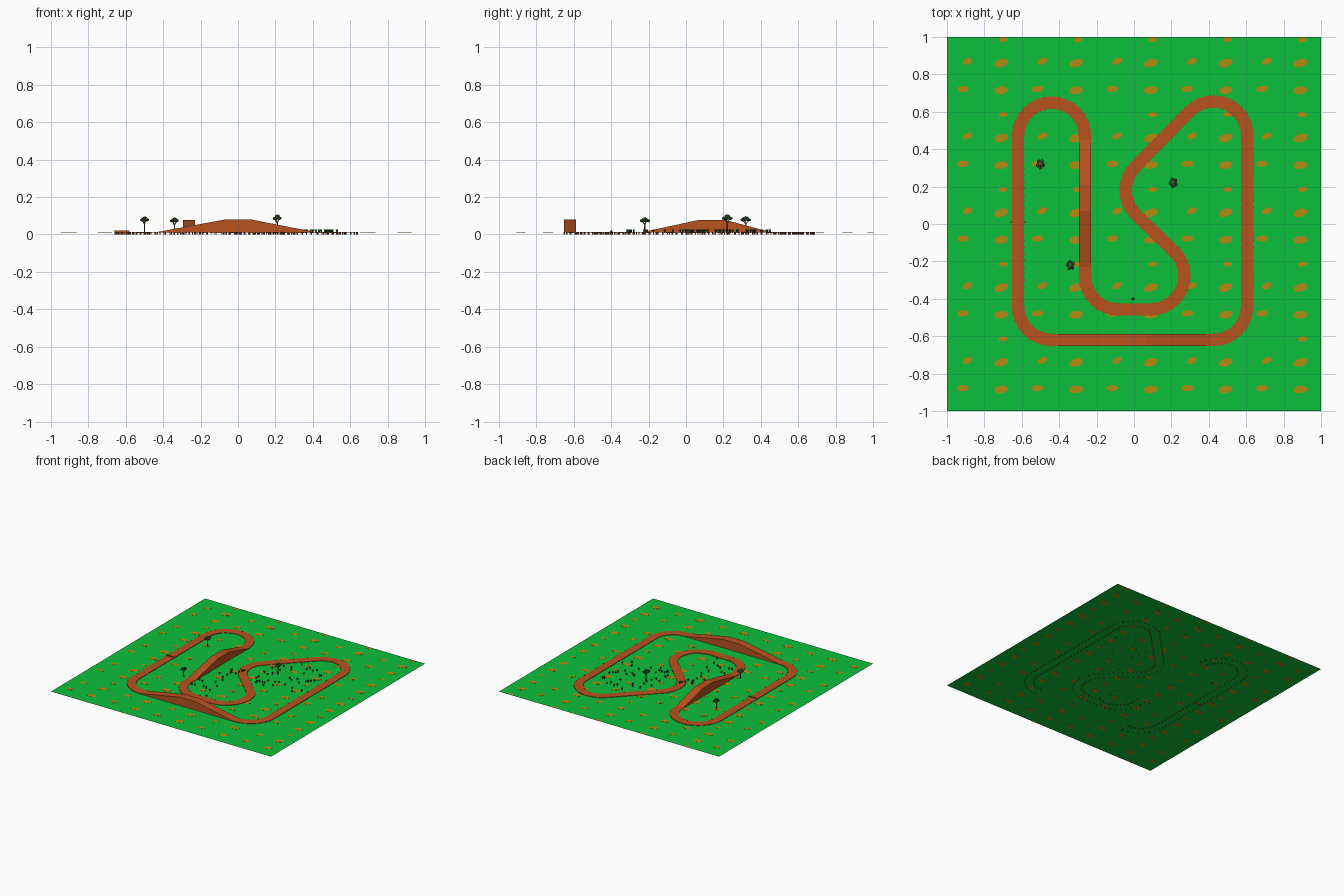
import bpy, bmesh, math, random
from mathutils import Vector, Matrix

if "Cube" in bpy.data.objects:
    bpy.data.objects.remove(bpy.data.objects["Cube"])

random.seed(4)
GROUND = 0.010
FLAT = 0.0135


def mat(name, rgb):
    m = bpy.data.materials.new(name)
    m.diffuse_color = (*rgb, 1)
    m.use_nodes = True
    m.node_tree.nodes["Principled BSDF"].inputs["Base Color"].default_value = m.diffuse_color
    return m


GREEN = mat("field_green", (0.004, 0.53, 0.045))
OCHRE = mat("patch_ochre", (0.45, 0.26, 0.006))
DIRT = mat("dirt_orange", (0.48, 0.085, 0.014))
BARK = mat("bark_brown", (0.11, 0.045, 0.022))
LEAF = mat("leaf_green", (0.055, 0.14, 0.035))
TUFT = mat("tuft_green", (0.015, 0.08, 0.015))
STONE = mat("stone_brown", (0.17, 0.05, 0.025))


def finish(name, bm, material):
    me = bpy.data.meshes.new(name)
    bm.to_mesh(me)
    bm.free()
    ob = bpy.data.objects.new(name, me)
    me.materials.append(material)
    bpy.context.collection.objects.link(ob)
    return ob


def box(bm, centre, size, angle=0):
    m = (Matrix.Translation(centre) @ Matrix.Rotation(angle, 4, 'Z')
         @ Matrix.Diagonal((*size, 1)))
    bmesh.ops.create_cube(bm, size=1, matrix=m)


def limb(bm, a, b, r1, r2):
    a, b = Vector(a), Vector(b)
    d = b - a
    m = Matrix.Translation((a + b) / 2) @ d.to_track_quat('Z', 'Y').to_matrix().to_4x4()
    bmesh.ops.create_cone(bm, cap_ends=True, segments=6, radius1=r1, radius2=r2,
                          depth=d.length, matrix=m)


# Field: flat sheet
bm = bmesh.new()
bmesh.ops.create_grid(bm, x_segments=1, y_segments=1, size=1,
                      matrix=Matrix.Translation((0, 0, GROUND)))
finish("field", bm, GREEN)

# Bare patches: five blobs repeated on a 0.4 tile (x, y, length, width, tilt)
bm = bmesh.new()
blobs = [(0.11, 0.27, 0.056, 0.034, 0.45), (0.29, 0.26, 0.078, 0.044, 0.3),
         (0.085, 0.122, 0.066, 0.034, 0.05), (0.29, 0.115, 0.076, 0.042, 0.1),
         (0.30, 0.385, 0.05, 0.028, 0.05)]
for i in range(5):
    for j in range(5):
        for x, y, l, w, tilt in blobs:
            m = (Matrix.Translation((-1 + 0.4 * i + x, -1 + 0.4 * j + y, GROUND))
                 @ Matrix.Rotation(tilt, 4, 'Z') @ Matrix.Diagonal((l / 2, w / 2, 1, 1)))
            geo = bmesh.ops.create_cone(bm, cap_ends=True, segments=9, radius1=1,
                                        radius2=1, depth=0.0016, matrix=m)
finish("bare_patches", bm, OCHRE)


# Track centre line: arcs joined by straights, with two jumps
def arc(cx, cy, r, a0, a1):
    n = max(6, round(abs(a1 - a0) / 11))
    return [Vector((cx + r * math.cos(math.radians(a0 + (a1 - a0) * k / n)),
                    cy + r * math.sin(math.radians(a0 + (a1 - a0) * k / n)), FLAT))
            for k in range(n + 1)]


jump_inner = [Vector((-0.262, y, z)) for y, z in
              ((0.45, FLAT), (0.21, 0.078), (0.07, 0.078), (-0.23, FLAT))]
jump_front = [Vector((x, -0.62, z)) for x, z in
              ((0.41, FLAT), (0.07, 0.08), (-0.07, 0.08), (-0.43, FLAT))]
path = (arc(-0.441, 0.47, 0.179, 180, 0) + jump_inner
        + arc(-0.085, -0.28, 0.177, 180, 270) + arc(0.09, -0.277, 0.18, 270, 405)
        + arc(0.135, 0.18, 0.18, 225, 135) + arc(0.425, 0.475, 0.18, 135, 0)
        + arc(0.425, -0.44, 0.18, 0, -90) + jump_front
        + arc(-0.44, -0.44, 0.18, 270, 180))
n = len(path)


def side(i):
    a = (path[i] - path[i - 1]).xy.normalized()
    b = (path[(i + 1) % n] - path[i]).xy.normalized()
    t = (a + b).normalized()
    return Vector((-t.y, t.x, 0))


# Track: closed strip with walls to the ground
bm = bmesh.new()
HALF = 0.033
rings = []
for i, p in enumerate(path):
    s = side(i) * HALF
    rings.append([bm.verts.new(v) for v in (
        (p + s).xy.to_3d() + Vector((0, 0, GROUND)), p + s,
        p - s, (p - s).xy.to_3d() + Vector((0, 0, GROUND)))])
for i in range(n):
    a, b = rings[i], rings[(i + 1) % n]
    for k in range(3):
        bm.faces.new((a[k], a[k + 1], b[k + 1], b[k]))
bmesh.ops.recalc_face_normals(bm, faces=bm.faces)
finish("dirt_track", bm, DIRT)

# Edge pegs: tiny posts along both sides of the flat stretches
bm = bmesh.new()
for i in range(n):
    a, b = path[i], path[(i + 1) % n]
    if max(a.z, b.z) > FLAT + 0.001:
        continue
    d = b - a
    steps = max(1, round(d.length / 0.035))
    for k in range(steps):
        p = a + d * (k / steps)
        s = Vector((-d.y, d.x, 0)).normalized() * (HALF + 0.001)
        for q in (p + s, p - s):
            box(bm, (q.x, q.y, 0.0075), (0.004, 0.004, 0.013), math.atan2(d.y, d.x))
finish("edge_pegs", bm, STONE)

# Start bar across the left straight
bm = bmesh.new()
box(bm, (-0.62, 0.01, 0.01), (0.08, 0.008, 0.02))
finish("start_bar", bm, DIRT)

# Trees: trunk, four branches and flattened leaf clumps
for num, (x, y, h) in enumerate([(-0.5, 0.32, 0.098), (0.21, 0.22, 0.108),
                                 (-0.34, -0.22, 0.092)], 1):
    wood, leaves = bmesh.new(), bmesh.new()
    fork = Vector((x, y, h * 0.55))
    limb(wood, (x, y, 0), fork, 0.005, 0.003)
    for k in range(5):
        a = k * math.tau / 5 + num
        tip = Vector((x + 0.015 * math.cos(a), y + 0.018 * math.sin(a), h * 0.8))
        if k < 4:
            limb(wood, fork, tip, 0.0025, 0.0012)
        m = Matrix.Translation(tip) @ Matrix.Diagonal((0.011, 0.013, 0.009, 1))
        bmesh.ops.create_icosphere(leaves, subdivisions=1, radius=1, matrix=m)
    m = (Matrix.Translation((x, y, h - 0.011))
         @ Matrix.Diagonal((0.015, 0.017, 0.011, 1)))
    bmesh.ops.create_icosphere(leaves, subdivisions=1, radius=1, matrix=m)
    finish(f"tree_trunk_{num}", wood, BARK)
    finish(f"tree_leaves_{num}", leaves, LEAF)

# Grass tufts: crossed upright cards in the two infield clusters
bm = bmesh.new()
for x0, x1, y0, y1, count in ((0.1, 0.53, -0.02, 0.45, 42), (-0.21, -0.02, -0.32, 0.12, 22)):
    for _ in range(count):
        x, y = random.uniform(x0, x1), random.uniform(y0, y1)
        if y - x > 0.2:
            x = y - 0.2 + random.uniform(0, 0.15)
        turn = random.uniform(0, 3)
        for a in (turn, turn + math.pi / 2):
            c, s = 0.007 * math.cos(a), 0.007 * math.sin(a)
            bm.faces.new([bm.verts.new(v) for v in (
                (x - c * 0.5, y - s * 0.5, 0.009), (x + c * 0.5, y + s * 0.5, 0.009),
                (x + c, y + s, 0.026), (x - c, y - s, 0.026))])
finish("grass_tufts", bm, TUFT)

# Small stone by the inner bend
bm = bmesh.new()
bmesh.ops.create_icosphere(bm, subdivisions=1, radius=0.008,
                           matrix=Matrix.Translation((-0.005, -0.4, 0.014)))
finish("stone", bm, STONE)
